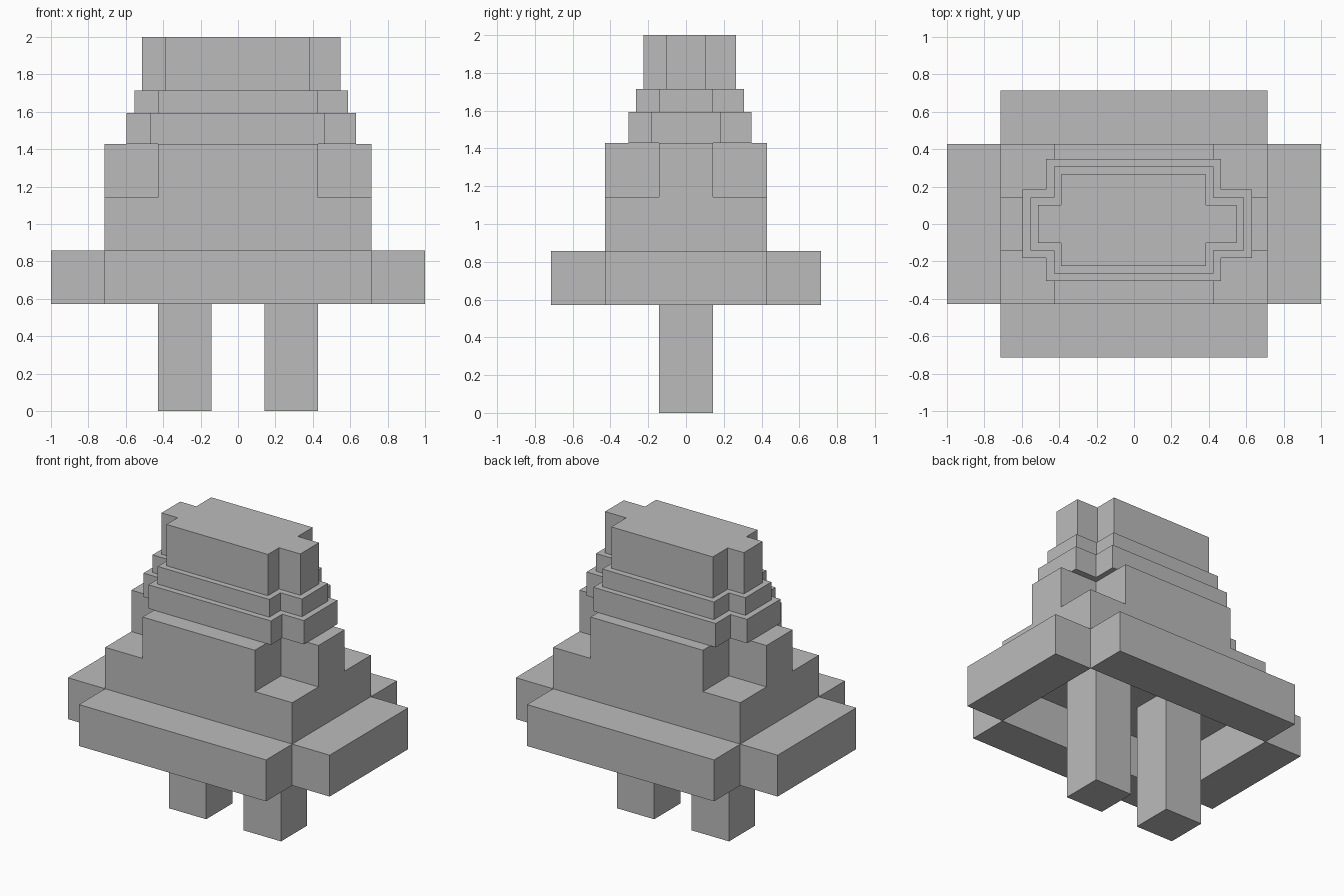
import bpy
import bmesh

if "Cube" in bpy.data.objects:
    bpy.data.objects.remove(bpy.data.objects["Cube"])

grey = bpy.data.materials.new("stone_grey")
grey.diffuse_color = (0.5, 0.5, 0.5, 1)
grey.use_nodes = True
grey.node_tree.nodes["Principled BSDF"].inputs["Base Color"].default_value = grey.diffuse_color


def prism(name, outline, z0, z1):
    """Extrude a flat counter-clockwise outline from z0 up to z1."""
    bm = bmesh.new()
    base = bm.faces.new([bm.verts.new((x, y, z0)) for x, y in outline])
    top = bmesh.ops.extrude_face_region(bm, geom=[base], use_keep_orig=True)
    for v in top["geom"]:
        if isinstance(v, bmesh.types.BMVert):
            v.co.z = z1
    bmesh.ops.recalc_face_normals(bm, faces=bm.faces[:])
    mesh = bpy.data.meshes.new(name)
    bm.to_mesh(mesh)
    bm.free()
    mesh.materials.append(grey)
    obj = bpy.data.objects.new(name, mesh)
    bpy.context.collection.objects.link(obj)
    return obj


def box(name, x0, x1, y0, y1, z0, z1):
    return prism(name, [(x0, y0), (x1, y0), (x1, y1), (x0, y1)], z0, z1)


def cross(name, long_x, long_y, wide_x, wide_y, z0, z1):
    """Plus-shaped block; each argument pair is (min, max) of one bar."""
    (a, b), (c, d) = long_x, long_y
    (e, f), (g, h) = wide_x, wide_y
    return prism(name, [(e, g), (f, g), (f, c), (b, c), (b, d), (f, d),
                        (f, h), (e, h), (e, d), (a, d), (a, c), (e, c)], z0, z1)


U = 1 / 7  # block module

# Legs, running up inside the open skirt
for side, s in (("left", -1), ("right", 1)):
    xs = sorted((s * U, s * 3 * U))
    box(side + "_leg", *xs, -U, U, 0, 6 * U)

# Skirt: four bars around an open middle
for name, s in (("front", -1), ("back", 1)):
    ys = sorted((s * 3 * U, s * 5 * U))
    box(name + "_skirt", -5 * U, 5 * U, *ys, 4 * U, 6 * U)
for name, s in (("left", -1), ("right", 1)):
    xs = sorted((s * 5 * U, s * 7 * U))
    box(name + "_skirt", *xs, -3 * U, 3 * U, 4 * U, 6 * U)

# Body, with its upper half notched at the corners
box("lower_body", -5 * U, 5 * U, -3 * U, 3 * U, 6 * U, 8 * U)
cross("upper_body", (-5 * U, 5 * U), (-U, U),
      (-3 * U, 3 * U), (-3 * U, 3 * U), 8 * U, 10 * U)

# Stepped tiers, slightly off centre
cross("lower_tier", (-0.595, 0.63), (-0.182, 0.185),
      (-0.47, 0.465), (-0.305, 0.347), 10 * U, 1.593)
cross("middle_tier", (-0.553, 0.588), (-0.142, 0.142),
      (-0.428, 0.424), (-0.264, 0.307), 1.593, 1.715)
cross("top_tier", (-0.513, 0.547), (-0.102, 0.102),
      (-0.39, 0.385), (-0.224, 0.265), 1.715, 2.0)
